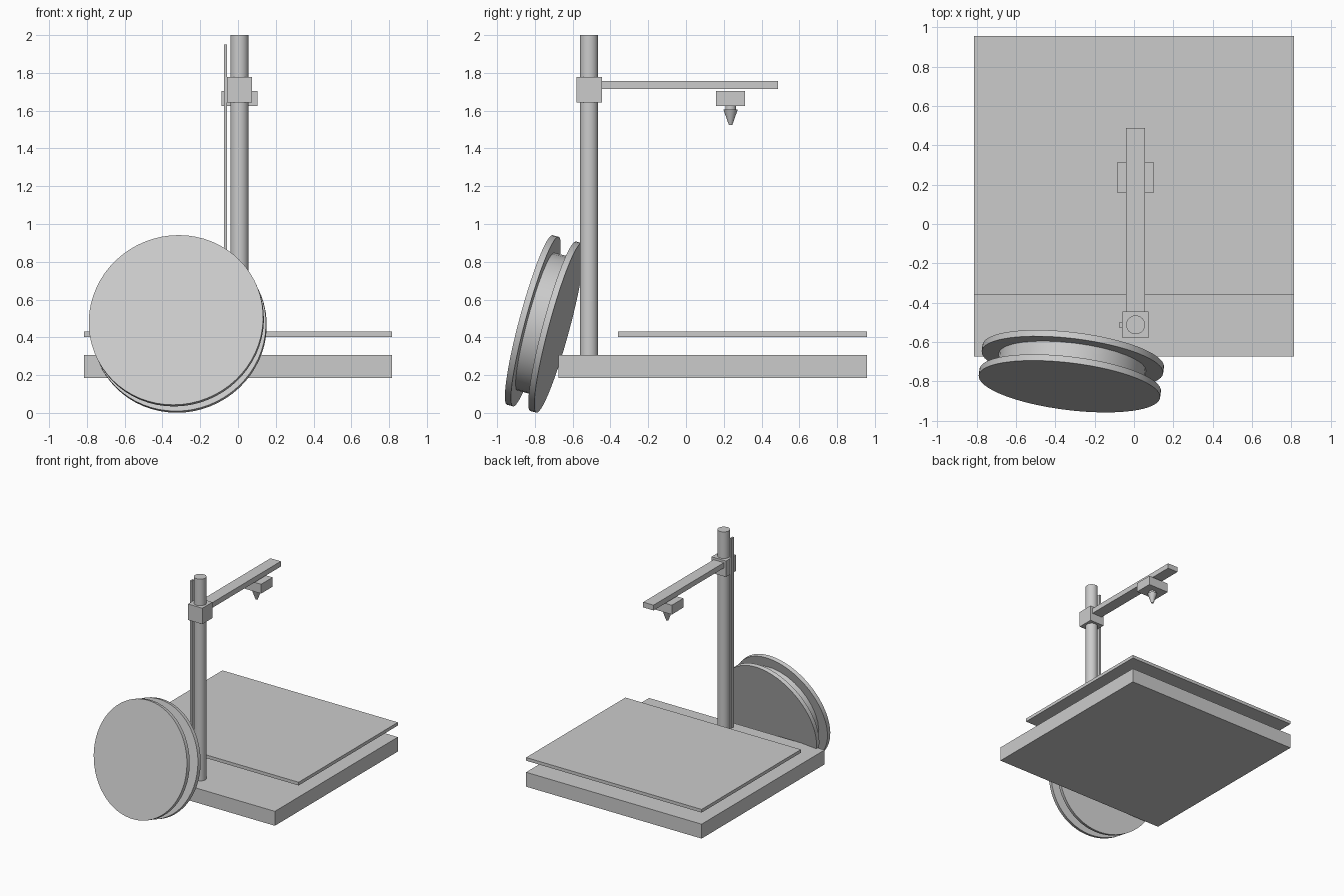
import bpy
from mathutils import Vector, Matrix
from math import radians

if "Cube" in bpy.data.objects:
    bpy.data.objects.remove(bpy.data.objects["Cube"])

CX, CY = 0.008, -0.513   # column axis


def box(name, x, y, z):
    """Box from (min, max) ranges on each axis."""
    lo, hi = Vector((x[0], y[0], z[0])), Vector((x[1], y[1], z[1]))
    bpy.ops.mesh.primitive_cube_add(size=1)
    o = bpy.context.object
    o.name = o.data.name = name
    o.data.transform(Matrix.Translation((lo + hi) / 2) @ Matrix.Diagonal((*(hi - lo), 1)))
    return o


def rod(name, start, end, r1, r2=None, sides=32):
    """Cylinder or cone running from start to end."""
    a, b = Vector(start), Vector(end)
    bpy.ops.mesh.primitive_cone_add(vertices=sides, radius1=r1, depth=(b - a).length,
                                    radius2=r1 if r2 is None else r2)
    o = bpy.context.object
    o.name = o.data.name = name
    o.location = (a + b) / 2
    o.rotation_mode = 'QUATERNION'
    o.rotation_quaternion = (b - a).to_track_quat('Z', 'Y')
    bpy.ops.object.shade_smooth_by_angle(angle=radians(30))
    return o


# base and floating print bed
box("base", (-0.815, 0.815), (-0.675, 0.957), (0.185, 0.306))
box("print_bed", (-0.815, 0.815), (-0.36, 0.957), (0.403, 0.43))

# column with side rail
rod("column", (CX, CY, 0.306), (CX, CY, 2.0), 0.048)
box("side_rail", (CX - 0.083, CX - 0.067), (CY - 0.015, CY + 0.015), (0.355, 1.95))

# carriage and cantilever arm
box("carriage", (CX - 0.067, CX + 0.067), (CY - 0.067, CY + 0.067), (1.643, 1.777))
box("arm", (CX - 0.048, CX + 0.048), (CY + 0.06, 0.488), (1.714, 1.758))

# print head and nozzle
HY = 0.236
box("print_head", (CX - 0.095, CX + 0.095), (HY - 0.076, HY + 0.076), (1.625, 1.703))
rod("nozzle_neck", (CX, HY, 1.63), (CX, HY, 1.59), 0.028)
rod("nozzle_tip", (CX, HY, 1.606), (CX, HY, 1.524), 0.038, 0.009)

# leaning spool: two flanges and a hub on one axis
mid = Vector((-0.319, -0.749, 0.471))
axis = Vector((0.118, 0.958, -0.258)).normalized()
for name, side in (("spool_front_flange", -1), ("spool_rear_flange", 1)):
    rod(name, mid + axis * side * 0.048, mid + axis * side * 0.081, 0.465, sides=64)
rod("spool_hub", mid - axis * 0.05, mid + axis * 0.05, 0.378, sides=32)
